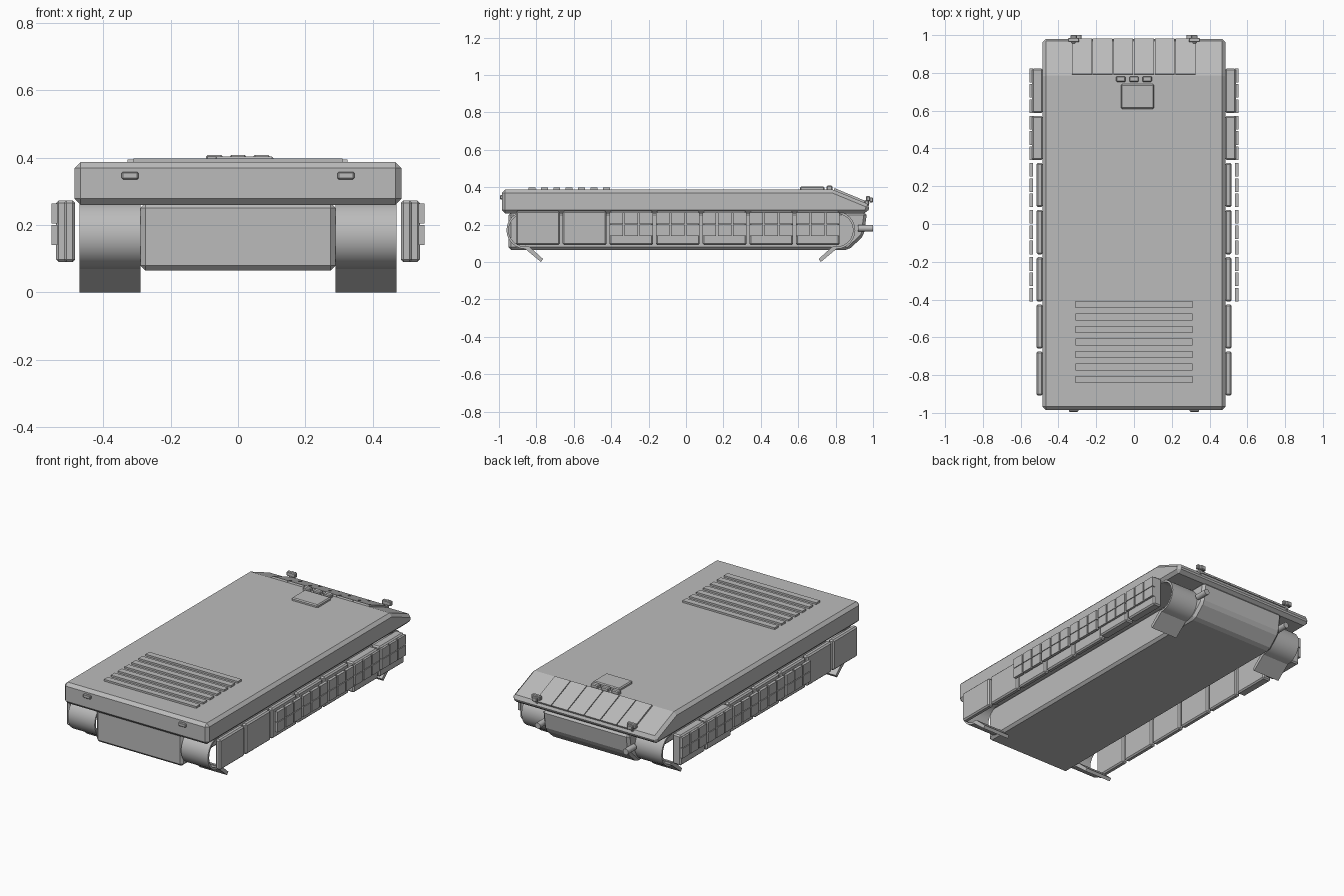
import bpy, bmesh, math
from mathutils import Vector, Matrix

if "Cube" in bpy.data.objects:
    bpy.data.objects.remove(bpy.data.objects["Cube"])

grey = bpy.data.materials.new("plain_grey")
grey.diffuse_color = (0.5, 0.5, 0.5, 1)
grey.use_nodes = True
grey.node_tree.nodes["Principled BSDF"].inputs["Base Color"].default_value = grey.diffuse_color


def finish(name, bm, bevel=0, mirror=False, smooth=False):
    bmesh.ops.recalc_face_normals(bm, faces=bm.faces)
    me = bpy.data.meshes.new(name)
    bm.to_mesh(me)
    bm.free()
    me.materials.append(grey)
    ob = bpy.data.objects.new(name, me)
    bpy.context.collection.objects.link(ob)
    if bevel:
        m = ob.modifiers.new("bevel", 'BEVEL')
        m.width = bevel
        m.segments = 1
        m.limit_method = 'ANGLE'
        m.angle_limit = math.radians(30)
    if mirror:
        ob.modifiers.new("mirror", 'MIRROR')
    if smooth:
        bpy.ops.object.select_all(action='DESELECT')
        ob.select_set(True)
        bpy.context.view_layer.objects.active = ob
        bpy.ops.object.shade_smooth_by_angle(angle=math.radians(30))
    return ob


def add_box(bm, x0, x1, y0, y1, z0, z1):
    size = Matrix.Diagonal((x1 - x0, y1 - y0, z1 - z0, 1))
    mid = Matrix.Translation(((x0 + x1) / 2, (y0 + y1) / 2, (z0 + z1) / 2))
    bmesh.ops.create_cube(bm, size=1, matrix=mid @ size)


def add_prism(bm, profile, x0, x1):
    """Extrude a (y, z) outline along x."""
    face = bm.faces.new([bm.verts.new((x0, y, z)) for y, z in profile])
    ext = bmesh.ops.extrude_face_region(bm, geom=[face])
    verts = [g for g in ext["geom"] if isinstance(g, bmesh.types.BMVert)]
    bmesh.ops.translate(bm, verts=verts, vec=(x1 - x0, 0, 0))


def boxes(name, dims, bevel=0, mirror=False):
    bm = bmesh.new()
    for d in dims:
        add_box(bm, *d)
    return finish(name, bm, bevel, mirror)


def prism(name, profile, x0, x1, bevel=0, mirror=False, smooth=False):
    bm = bmesh.new()
    add_prism(bm, profile, x0, x1)
    return finish(name, bm, bevel, mirror, smooth)


# Hull
prism("upper_hull", [(-0.985, 0.26), (0.97, 0.26), (0.985, 0.305), (0.785, 0.387),
                     (-0.985, 0.387)], -0.485, 0.485, bevel=0.018)
prism("lower_hull", [(-0.95, 0.065), (0.87, 0.065), (0.95, 0.14), (0.968, 0.265),
                     (-0.95, 0.265)], -0.29, 0.29, bevel=0.015)

# Sloped armour tiles on the nose
bm = bmesh.new()
for i in range(6):
    x = -0.328 + i * 0.1095
    add_prism(bm, [(0.79, 0.384), (0.978, 0.307), (0.982, 0.317), (0.794, 0.395)],
              x, x + 0.105)
finish("nose_tiles", bm)

# Deck details
boxes("engine_grille", [(-0.31, 0.31, y - 0.0185, y + 0.0185, 0.38, 0.398)
                        for y in (-0.426 - 0.0663 * i for i in range(7))])
boxes("driver_hatch", [(-0.07, 0.107, 0.61, 0.74, 0.38, 0.403)], bevel=0.006)
boxes("periscopes", [(x - 0.025, x + 0.025, 0.752, 0.782, 0.375, 0.408)
                     for x in (-0.07, 0, 0.07)], bevel=0.005)

# Side skirts, the front two thicker
skirt_y = [-0.792 + 0.2495 * i for i in range(7)]
boxes("side_skirts", [(0.483, 0.54 if i > 4 else 0.517, y - 0.117, y + 0.117, 0.09, 0.273)
                      for i, y in enumerate(skirt_y)], bevel=0.008, mirror=True)

# Reactive blocks on the skirts
boxes("skirt_blocks", [(0.535, 0.553, y + c * 0.081 - 0.036, y + c * 0.081 + 0.036, z, z + 0.06)
                       for y in skirt_y[2:] for c in (-1, 0, 1) for z in (0.14, 0.204)],
      mirror=True)


# Curved mudguards with angled flaps at both ends
def arc(cy, direction, r, steps=12):
    return [(cy + direction * r * math.cos(a), 0.17 + r * math.sin(a))
            for a in (math.pi / 2 - math.pi * i / steps for i in range(steps + 1))]


for label, cy, d in (("front", -0.86, -1), ("rear", 0.805, 1)):
    prism(label + "_mudguard", arc(cy, d, 0.1) + arc(cy, d, 0.088)[::-1],
          0.29, 0.47, mirror=True, smooth=True)
    prism(label + "_flap", [(cy, 0.07), (cy, 0.087), (cy - d * 0.02, 0.084),
                            (cy - d * 0.096, 0.016), (cy - d * 0.084, 0.0)],
          0.29, 0.47, mirror=True)

# Lamps
boxes("tail_lamps", [(0.295, 0.345, -0.995, -0.97, 0.335, 0.358)], bevel=0.004, mirror=True)
boxes("headlamps", [(0.29, 0.35, 0.963, 0.985, 0.325, 0.352),
                    (0.303, 0.337, 0.98, 1.0, 0.318, 0.345),
                    (0.31, 0.33, 0.955, 0.978, 0.3, 0.33)], bevel=0.004, mirror=True)

# Tow lugs on the lower nose
bm = bmesh.new()
bmesh.ops.create_cone(bm, cap_ends=True, segments=16, radius1=0.018, radius2=0.018, depth=0.08,
                      matrix=Matrix.Translation((0.295, 0.96, 0.18))
                      @ Matrix.Rotation(math.pi / 2, 4, 'X'))
finish("tow_lugs", bm, mirror=True, smooth=True)
